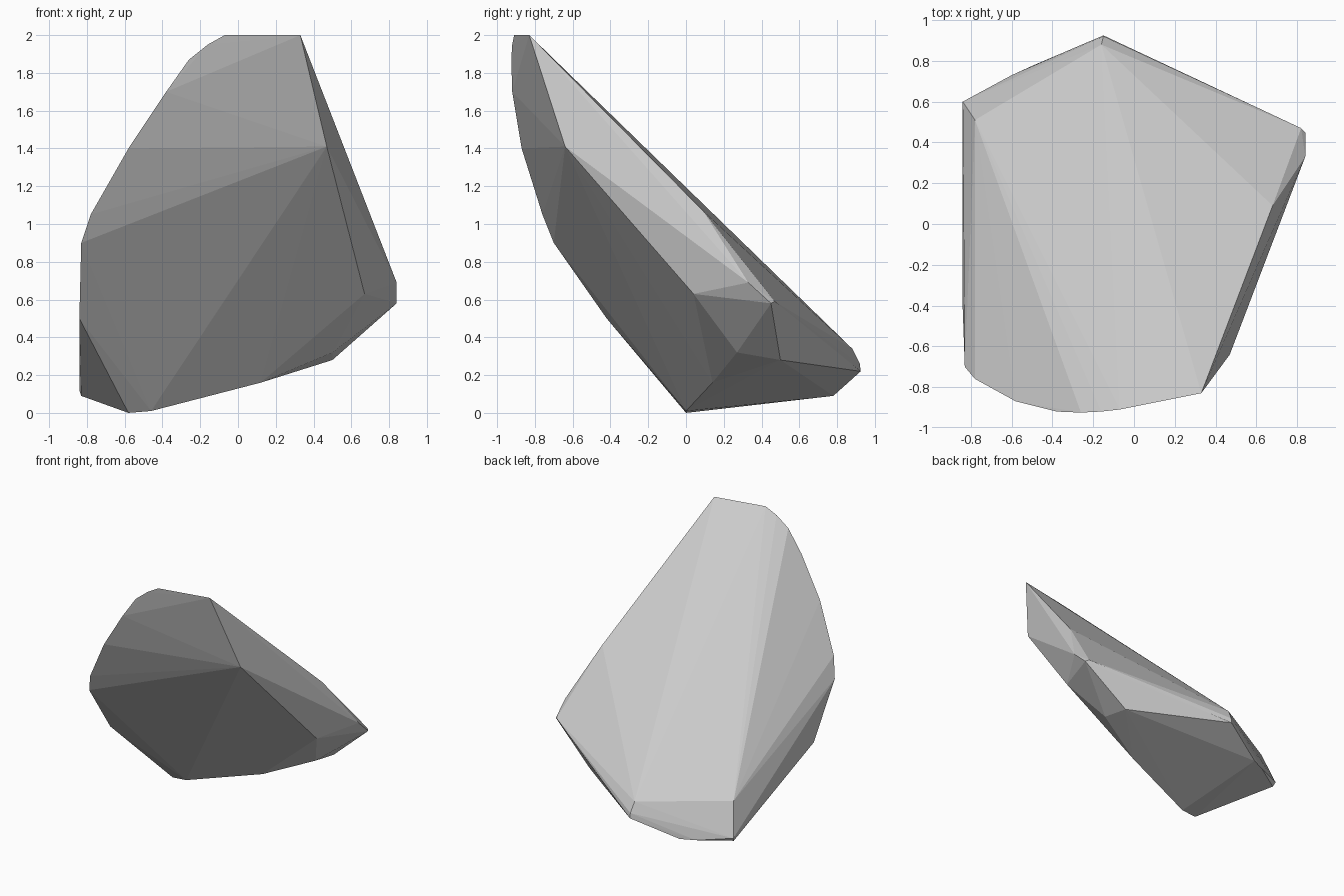
import bpy, bmesh

# Slanted faceted rock: convex skin around a few measured corner points
front_rim = [(-0.07, -0.91, 2.0), (-0.16, -0.92, 1.95), (-0.26, -0.925, 1.87),
             (-0.38, -0.92, 1.70), (-0.58, -0.87, 1.40), (-0.78, -0.76, 1.05),
             (-0.83, -0.70, 0.90), (-0.84, -0.42, 0.50)]
right_rim = [(0.33, -0.83, 2.0), (0.47, -0.64, 1.41), (0.68, 0.09, 1.07),
             (0.67, 0.04, 0.63), (0.84, 0.33, 0.69), (0.84, 0.45, 0.58),
             (0.82, 0.47, 0.59)]
underside = [(-0.58, 0.0, 0.0), (-0.46, 0.0, 0.01), (0.12, 0.14, 0.16),
             (0.50, 0.27, 0.32), (0.50, 0.50, 0.28)]
back_rim = [(-0.15, 0.925, 0.22), (-0.15, 0.92, 0.26), (-0.16, 0.88, 0.34),
            (-0.49, 0.78, 0.09), (-0.60, 0.73, 0.09), (-0.84, 0.60, 0.12),
            (-0.83, 0.58, 0.09), (-0.78, 0.51, 0.37)]

bm = bmesh.new()
for p in front_rim + right_rim + underside + back_rim:
    bm.verts.new(p)
bmesh.ops.convex_hull(bm, input=bm.verts)
loose = [v for v in bm.verts if not v.link_faces]
bmesh.ops.delete(bm, geom=loose, context='VERTS')
bmesh.ops.recalc_face_normals(bm, faces=bm.faces)

mesh = bpy.data.meshes.new("rock")
bm.to_mesh(mesh)
bm.free()
rock = bpy.data.objects.new("rock", mesh)
bpy.context.collection.objects.link(rock)
